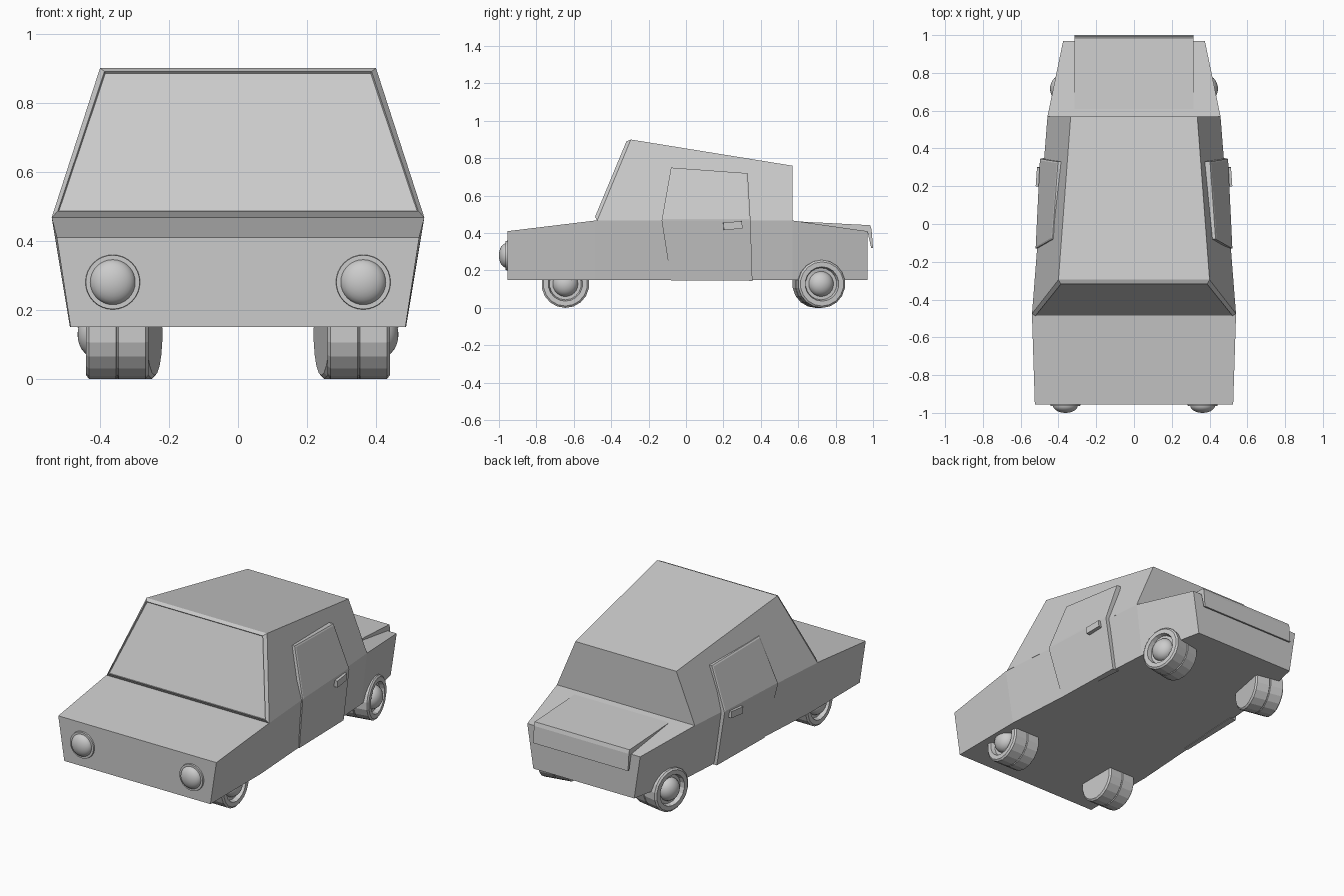
import bpy, bmesh
from math import sin, cos, pi, radians
from mathutils import Matrix, Vector

if "Cube" in bpy.data.objects:
    bpy.data.objects.remove(bpy.data.objects["Cube"])


def finish(bm, name, mirror=False, smooth=None):
    bmesh.ops.recalc_face_normals(bm, faces=bm.faces[:])
    me = bpy.data.meshes.new(name)
    bm.to_mesh(me)
    bm.free()
    ob = bpy.data.objects.new(name, me)
    bpy.context.collection.objects.link(ob)
    if mirror:
        ob.modifiers.new("Mirror", 'MIRROR').use_mirror_merge = False
    if smooth:
        bpy.ops.object.select_all(action='DESELECT')
        ob.select_set(True)
        bpy.context.view_layer.objects.active = ob
        bpy.ops.object.shade_smooth_by_angle(angle=radians(smooth))
    return ob


def loft(rings):
    """Skin a list of closed rings and cap both ends."""
    bm = bmesh.new()
    vs = [[bm.verts.new(p) for p in r] for r in rings]
    n = len(rings[0])
    for a, b in zip(vs, vs[1:]):
        for i in range(n):
            j = (i + 1) % n
            bm.faces.new((a[i], a[j], b[j], b[i]))
    bm.faces.new(vs[0])
    bm.faces.new(vs[-1])
    bmesh.ops.recalc_face_normals(bm, faces=bm.faces[:])
    return bm


def lathe(profile, segs, matrix):
    """Revolve (axial, radius) points around local x."""
    bm = bmesh.new()
    vs = [bm.verts.new((x, 0, r)) for x, r in profile]
    es = [bm.edges.new(e) for e in zip(vs, vs[1:])]
    bmesh.ops.spin(bm, geom=vs + es, cent=(0, 0, 0), axis=(1, 0, 0),
                   angle=2 * pi, steps=segs, use_duplicate=False)
    bmesh.ops.remove_doubles(bm, verts=bm.verts[:], dist=0.0005)
    bmesh.ops.transform(bm, matrix=matrix, verts=bm.verts[:])
    return bm


def dome(x0, height, radius, n=7):
    return [(x0 + height * sin(i * pi / 2 / n), radius * cos(i * pi / 2 / n))
            for i in range(n + 1)]


# Lower body: y, bottom half width, top half width, top height
stations = [(-0.955, 0.485, 0.525, 0.41), (-0.485, 0.487, 0.54, 0.467),
            (0.57, 0.42, 0.458, 0.467), (0.97, 0.335, 0.375, 0.41)]
finish(loft([[(-b, y, 0.15), (b, y, 0.15), (t, y, z), (-t, y, z)]
             for y, b, t, z in stations]), "lower_body")

# Cabin with a raised windscreen frame and slightly sunken glass
bm = loft([[(-0.54, -0.475, 0.467), (0.54, -0.475, 0.467), (0.40, -0.295, 0.90), (-0.40, -0.295, 0.90)],
           [(-0.458, 0.57, 0.467), (0.458, 0.57, 0.467), (0.335, 0.57, 0.76), (-0.335, 0.57, 0.76)]])
glass = min(bm.faces, key=lambda f: f.calc_center_median().y)
for thick, depth in ((0.022, 0.018), (0.004, -0.008)):
    bmesh.ops.inset_region(bm, faces=[glass], thickness=thick, depth=depth)
finish(bm, "cabin")


# Doors, standing slightly proud at the rear edge
def side_x(y, z):
    t = (y + 0.48) / 1.05
    belt = 0.54 - 0.082 * t
    if z <= 0.467:
        low = 0.487 - 0.067 * t
        return low + (belt - low) * (z - 0.15) / 0.317
    top = 0.40 - 0.065 * (y + 0.295) / 0.865
    roof = 0.90 - 0.14 * (y + 0.295) / 0.865
    return belt + (top - belt) * (z - 0.467) / (roof - 0.467)


rings = []
for yf, zf, of, yr, zr, orr in ((-0.08, 0.147, 0.003, 0.355, 0.145, 0.02),
                                (-0.13, 0.467, 0.008, 0.345, 0.467, 0.022),
                                (-0.08, 0.75, 0.012, 0.33, 0.72, 0.02)):
    f, r = side_x(yf, zf), side_x(yr, zr)
    rings.append([(f - 0.02, yf, zf), (f + of, yf, zf),
                  (r + orr, yr, zr), (r - 0.02, yr, zr)])
bm = loft(rings)
pane = max(bm.faces, key=lambda f: f.normal.x * (f.calc_center_median().z > 0.5))
bmesh.ops.inset_region(bm, faces=[pane], thickness=0.012, depth=0.003)
finish(bm, "doors", mirror=True)

# Door handles
bm = bmesh.new()
bmesh.ops.create_cube(bm, size=1, matrix=Matrix.Translation((0.502, 0.25, 0.44))
                      @ Matrix.Rotation(radians(4), 4, 'Z')
                      @ Matrix.Rotation(radians(4), 4, 'X')
                      @ Matrix.Diagonal((0.03, 0.10, 0.04, 1)))
finish(bm, "door_handles", mirror=True)

# Boot lid with a drooping rear lip
lid = [(0.60, 0.462), (0.985, 0.442), (0.992, 0.42), (1.0, 0.32),
       (0.99, 0.32), (0.972, 0.40), (0.95, 0.40), (0.70, 0.43)]
finish(loft([[(x, y, z) for y, z in lid] for x in (-0.315, 0.315)]), "boot_lid")

# Headlights: rim and domed lens facing forward
place = Matrix.Translation((0.363, -0.95, 0.28)) @ Matrix.Rotation(-pi / 2, 4, 'Z')
finish(lathe([(0, 0.08), (0.014, 0.078), (0.014, 0.0)], 32, place),
       "headlight_rims", mirror=True, smooth=30)
finish(lathe(dome(0.01, 0.04, 0.066), 32, place),
       "headlights", mirror=True, smooth=40)

# Wheels: faceted tyre with centre groove, dished rim and domed hub
tyre = [(-0.09, 0), (-0.09, 0.118), (-0.082, 0.128), (-0.004, 0.128), (0, 0.124),
        (0.004, 0.128), (0.082, 0.128), (0.09, 0.118), (0.09, 0.092),
        (0.065, 0.085), (0.065, 0)]
for name, x, y, yaw in (("front", 0.35, -0.645, 0), ("rear", 0.33, 0.71, 11)):
    m = Matrix.Translation((x, y, 0.128)) @ Matrix.Rotation(radians(yaw), 4, 'Z')
    finish(lathe(tyre, 18, m), name + "_wheels", mirror=True)
    finish(lathe(dome(0.06, 0.055, 0.068), 24, m), name + "_hubs",
           mirror=True, smooth=40)
